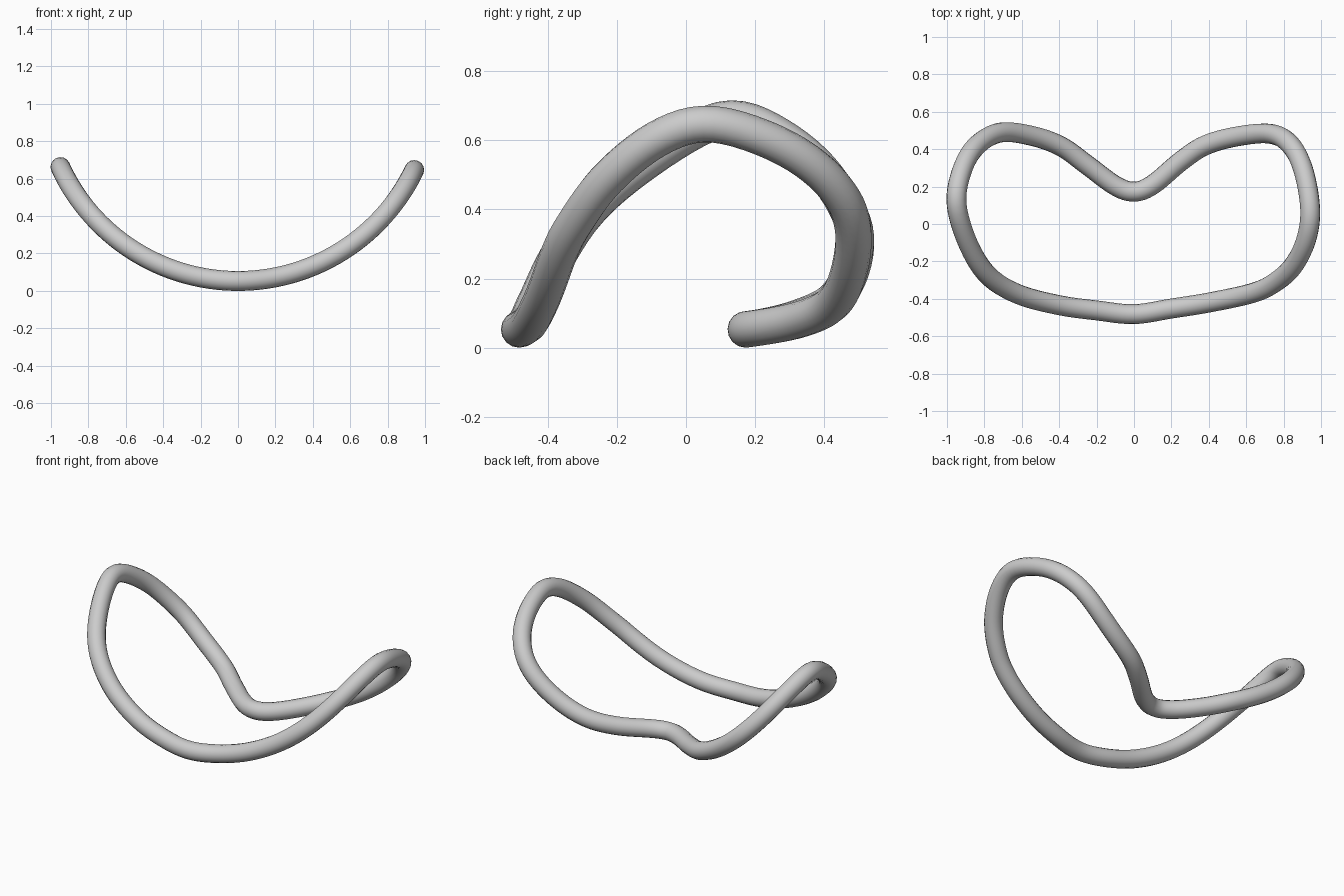
import bpy
import math

if "Cube" in bpy.data.objects:
    bpy.data.objects.remove(bpy.data.objects["Cube"])

TUBE = 0.053     # tube radius
BEND = 1.045     # radius of the upward bend seen from the front
STEPS = 6        # samples between path points

# Outline seen from above, running once around the loop
outline = [
    (0, -0.482), (-0.2, -0.462), (-0.4, -0.434), (-0.62, -0.375), (-0.78, -0.275),
    (-0.885, -0.11), (-0.948, 0.1), (-0.925, 0.27), (-0.85, 0.41), (-0.72, 0.488),
    (-0.55, 0.472), (-0.39, 0.415), (-0.25, 0.315), (-0.1, 0.205), (0, 0.173),
    (0.1, 0.21), (0.25, 0.335), (0.38, 0.42), (0.55, 0.468), (0.73, 0.482),
    (0.835, 0.425), (0.905, 0.29), (0.942, 0.08), (0.92, -0.085), (0.85, -0.225),
    (0.75, -0.315), (0.63, -0.37), (0.4, -0.42), (0.2, -0.452),
]


def smooth_loop(pts):
    """Closed Catmull-Rom curve through the points."""
    out = []
    n = len(pts)
    for i in range(n):
        a, b, c, d = (pts[(i + k) % n] for k in (-1, 0, 1, 2))
        for s in range(STEPS):
            t = s / STEPS
            out.append(tuple(
                0.5 * (2 * q + (r - p) * t + (2 * p - 5 * q + 4 * r - w) * t * t
                       + (3 * q - p - 3 * r + w) * t ** 3)
                for p, q, r, w in zip(a, b, c, d)))
    return out


# Bent wire loop: outline wrapped onto a cylinder lying along y
curve = bpy.data.curves.new("bent_loop", "CURVE")
curve.dimensions = "3D"
curve.bevel_depth = TUBE
curve.bevel_resolution = 6
path = smooth_loop(outline)
spline = curve.splines.new("POLY")
spline.points.add(len(path) - 1)
for point, (x, y) in zip(spline.points, path):
    point.co = (x, y, TUBE + BEND - math.sqrt(BEND ** 2 - x * x), 1)
spline.use_cyclic_u = True
loop = bpy.data.objects.new("bent_loop", curve)
bpy.context.collection.objects.link(loop)

# Turn the tube into a smooth mesh
bpy.context.view_layer.objects.active = loop
loop.select_set(True)
bpy.ops.object.convert(target="MESH")
bpy.ops.object.shade_smooth()
